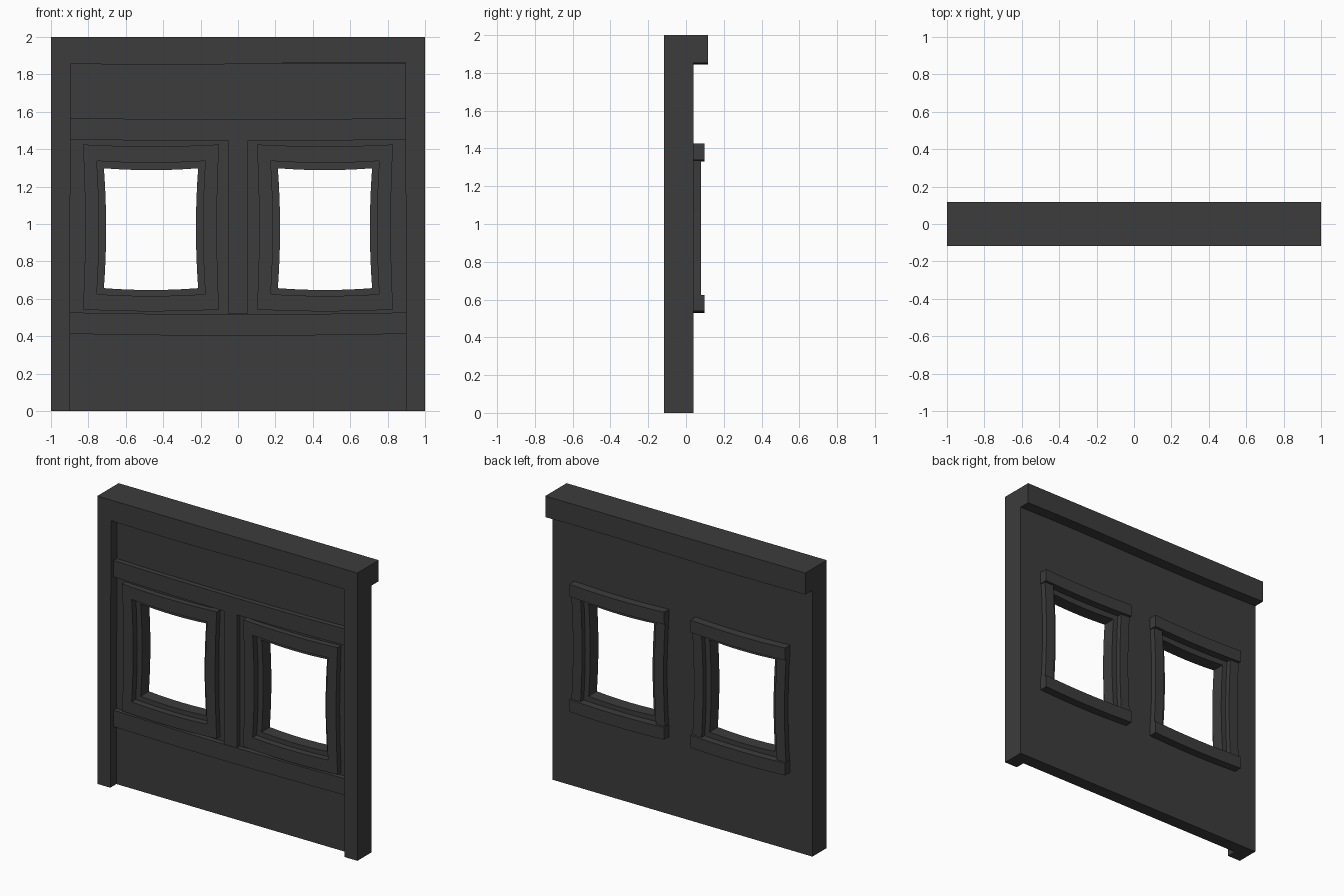
import bpy, bmesh, math

if "Cube" in bpy.data.objects:
    bpy.data.objects.remove(bpy.data.objects["Cube"])

N = 8
US = [-1 + 2 * i / N for i in range(N + 1)]
dark = bpy.data.materials.new("dark_grey")
dark.diffuse_color = (0.045, 0.045, 0.045, 1)
dark.use_nodes = True
dark.node_tree.nodes["Principled BSDF"].inputs["Base Color"].default_value = dark.diffuse_color


def extrude(name, verts, faces, y0, y1):
    """Flat faces in x/z at y0, pushed back to y1."""
    bm = bmesh.new()
    vs = [bm.verts.new((x, y0, z)) for x, z in verts]
    fs = [bm.faces.new([vs[i] for i in f]) for f in faces]
    geo = bmesh.ops.extrude_face_region(bm, geom=fs, use_keep_orig=True)
    bmesh.ops.translate(bm, vec=(0, y1 - y0, 0),
                        verts=[g for g in geo["geom"] if isinstance(g, bmesh.types.BMVert)])
    bmesh.ops.recalc_face_normals(bm, faces=bm.faces)
    me = bpy.data.meshes.new(name)
    bm.to_mesh(me)
    bm.free()
    me.materials.append(dark)
    ob = bpy.data.objects.new(name, me)
    bpy.context.collection.objects.link(ob)
    return ob


def prism(name, pts, y0, y1):
    return extrude(name, pts, [range(len(pts))], y0, y1)


def plank(name, x0, x1, z0, z1, y0, y1, sag=0.0):
    """Horizontal plank whose edges sag in the middle."""
    def edge(z):
        return [((x0 + x1) / 2 + u * (x1 - x0) / 2, z - sag * (1 - u * u)) for u in US]
    return prism(name, edge(z0) + edge(z1)[::-1], y0, y1)


def side(cx, w, z0, z1, pinch=0.012):
    """Upright edge bowed towards the window centre; negative w is the left."""
    s = math.copysign(1, w)
    return [(cx + w - s * pinch * (1 - u * u), (z0 + z1) / 2 + u * (z1 - z0) / 2) for u in US]


def loop(cx, w, z0, z1, sag=0.01):
    """Closed, slightly warped rectangle."""
    def edge(z):
        return [(cx + u * w, z - sag * (1 - u * u)) for u in US]
    return (edge(z0)[:-1] + side(cx, w, z0, z1)[:-1]
            + edge(z1)[:0:-1] + side(cx, -w, z0, z1)[:0:-1])


def ring(name, outer, inner, y0, y1):
    n = len(outer)
    faces = [(i, (i + 1) % n, n + (i + 1) % n, n + i) for i in range(n)]
    return extrude(name, outer + inner, faces, y0, y1)


# Posts and header in one piece, with a wavy underside
wave = [(0.895 * u, 1.857 - 0.006 * math.sin(math.pi * (u + 1) * 0.9)) for u in US[::-1]]
prism("posts_and_header", [(-1, 0), (-1, 2), (1, 2), (1, 0), (0.9, 0)] + wave + [(-0.9, 0)],
      -0.117, 0.04)
back = [(u, 1.85 - 0.006 * math.sin(math.pi * (u + 1) * 0.9)) for u in US]
prism("header_back", back + [(1, 2), (-1, 2)], 0.04, 0.117)

# Recessed wall panel with two window holes
xs = [-0.9, -0.78, -0.15, 0.15, 0.78, 0.9]
zs = [0, 0.58, 1.37, 1.857]
cells = [(r * 6 + c, r * 6 + c + 1, r * 6 + c + 7, r * 6 + c + 6)
         for r in range(3) for c in range(5) if not (r == 1 and c in (1, 3))]
extrude("wall_panel", [(x, z) for z in zs for x in xs], cells, -0.05, 0.04)

# Front rails and centre post
plank("upper_rail", -0.9, 0.9, 1.453, 1.568, -0.085, -0.045, 0.01)
plank("lower_rail", -0.9, 0.9, 0.413, 0.527, -0.085, -0.045, 0.01)
plank("centre_post", -0.05, 0.05, 0.518, 1.443, -0.083, -0.045)

# Windows
for tag, cx in (("left", -0.465), ("right", 0.465)):
    ring(tag + "_front_frame", loop(cx, 0.364, 0.543, 1.425), loop(cx, 0.29, 0.625, 1.337),
         -0.09, -0.045)
    ring(tag + "_inner_frame", loop(cx, 0.315, 0.59, 1.36), loop(cx, 0.252, 0.657, 1.298),
         -0.045, 0.045)
    plank(tag + "_back_top", cx - 0.364, cx + 0.364, 1.34, 1.425, 0.038, 0.097, 0.01)
    plank(tag + "_back_sill", cx - 0.364, cx + 0.364, 0.54, 0.625, 0.038, 0.097, 0.01)
    for name, s in (("_back_jamb_a", -1), ("_back_jamb_b", 1)):
        prism(tag + name, side(cx, s * 0.36, 0.615, 1.337)
              + side(cx, s * 0.29, 0.615, 1.337)[::-1], 0.038, 0.08)
